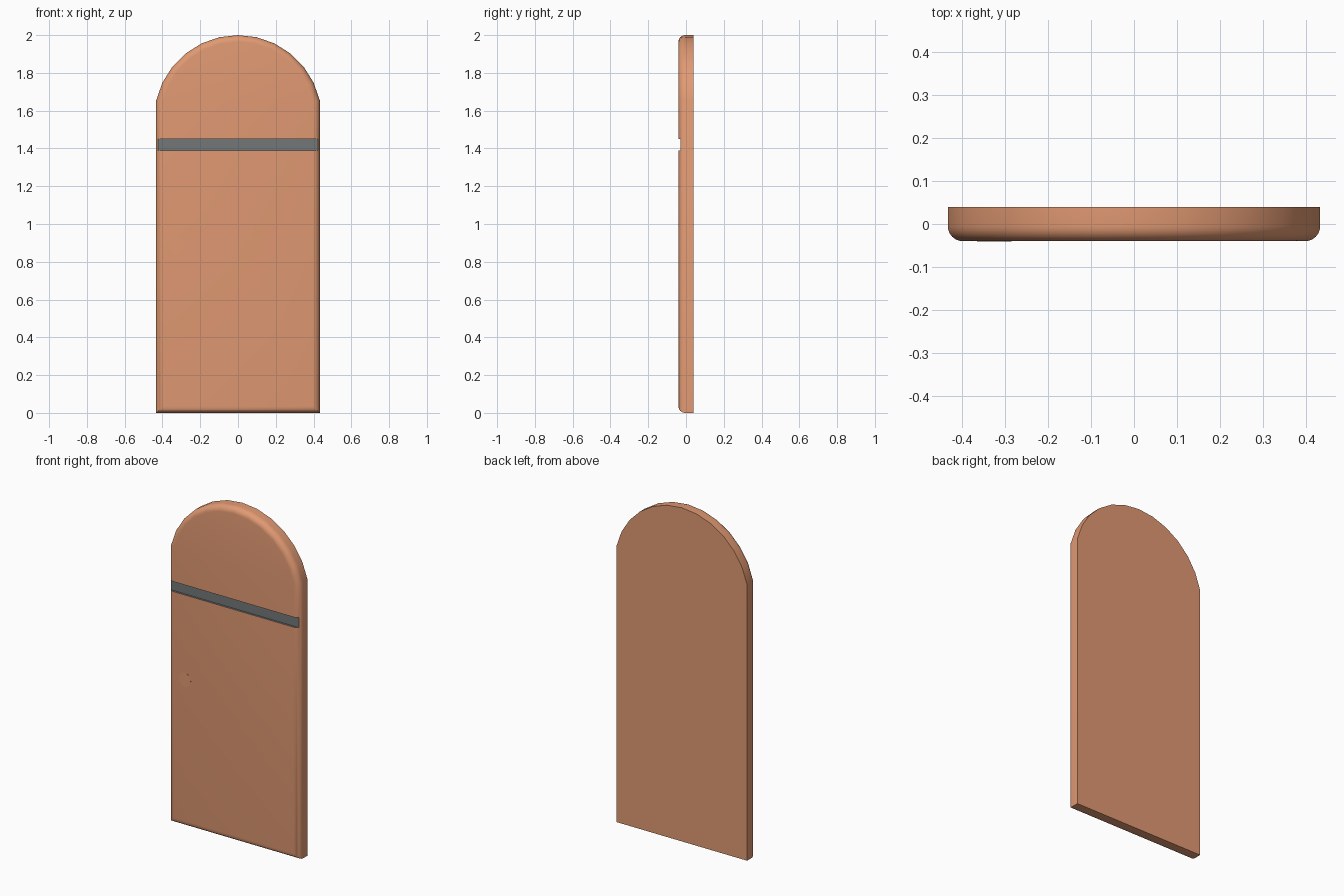
import bpy, bmesh, math

if "Cube" in bpy.data.objects:
    bpy.data.objects.remove(bpy.data.objects["Cube"])

HALF_W, HALF_D, TOP = 0.433, 0.04, 2.0
SLOT_LOW, SLOT_HIGH, SLOT_Y = 1.39, 1.45, -0.028


def material(name, rgb):
    mat = bpy.data.materials.new(name)
    mat.diffuse_color = (*rgb, 1)
    mat.use_nodes = True
    mat.node_tree.nodes["Principled BSDF"].inputs["Base Color"].default_value = mat.diffuse_color
    return mat


def add_object(name, bm, mat=None):
    mesh = bpy.data.meshes.new(name)
    bm.to_mesh(mesh)
    bm.free()
    obj = bpy.data.objects.new(name, mesh)
    bpy.context.collection.objects.link(obj)
    if mat:
        mesh.materials.append(mat)
    return obj


def smooth(obj, angle=40):
    bpy.ops.object.select_all(action='DESELECT')
    obj.select_set(True)
    bpy.context.view_layer.objects.active = obj
    bpy.ops.object.shade_smooth_by_angle(angle=math.radians(angle))


wood = material("orange_paint", (0.75, 0.32, 0.17))
grey = material("grey_band", (0.17, 0.185, 0.19))

# door slab: arched outline extruded front to back, front rim rounded
step = 2 * math.pi / 28
radius = HALF_W / math.sin(6 * step)
outline = [(-HALF_W, 0), (HALF_W, 0)]
outline += [(radius * math.sin(i * step), TOP - radius + radius * math.cos(i * step))
            for i in range(6, -7, -1)]
bm = bmesh.new()
front = bm.faces.new([bm.verts.new((x, -HALF_D, z)) for x, z in outline])
ext = bmesh.ops.extrude_face_region(bm, geom=[front], use_keep_orig=True)
for v in ext["geom"]:
    if isinstance(v, bmesh.types.BMVert):
        v.co.y = HALF_D
bmesh.ops.recalc_face_normals(bm, faces=bm.faces)
rim = [e for e in bm.edges if all(v.co.y < 0 for v in e.verts)]
bmesh.ops.bevel(bm, geom=rim, offset=0.035, segments=6, profile=0.5, affect='EDGES')
door = add_object("door_slab", bm, wood)

# shallow groove cut across the whole front
bm = bmesh.new()
bmesh.ops.create_cube(bm, size=1)
for v in bm.verts:
    v.co.x *= 1.2
    v.co.y = -0.1 if v.co.y < 0 else SLOT_Y
    v.co.z = SLOT_LOW if v.co.z < 0 else SLOT_HIGH
cutter = add_object("groove_cutter", bm)
cutter.hide_render = True
cut = door.modifiers.new("groove", 'BOOLEAN')
cut.operation = 'DIFFERENCE'
cut.solver = 'EXACT'
cut.object = cutter
bpy.context.view_layer.objects.active = door
bpy.ops.object.modifier_apply(modifier=cut.name)
bpy.data.objects.remove(cutter)


# grey lining: the groove faces split off as their own part
def in_groove(face):
    c = face.calc_center_median()
    flat_z = abs(face.normal.z) > 0.99 and 1.3 < c.z < 1.5
    floor = abs(c.y - SLOT_Y) < 1e-3 and SLOT_LOW < c.z < SLOT_HIGH and face.normal.y < -0.99
    return flat_z or floor


bm, lining = bmesh.new(), bmesh.new()
bm.from_mesh(door.data)
lining.from_mesh(door.data)
bmesh.ops.delete(bm, geom=[f for f in bm.faces if in_groove(f)], context='FACES')
bmesh.ops.delete(lining, geom=[f for f in lining.faces if not in_groove(f)], context='FACES')
bm.to_mesh(door.data)
bm.free()
band = add_object("groove_band", lining)
band.data.materials.clear()
band.data.materials.append(grey)

# round handle plate, practically flush with the front
bpy.ops.mesh.primitive_cylinder_add(vertices=32, radius=0.04, depth=0.004,
                                    location=(-0.325, -0.0385, 0.883),
                                    rotation=(math.pi / 2, 0, 0))
plate = bpy.context.object
plate.name = "handle_plate"
plate.data.materials.append(wood)

for part in (door, band, plate):
    smooth(part)
